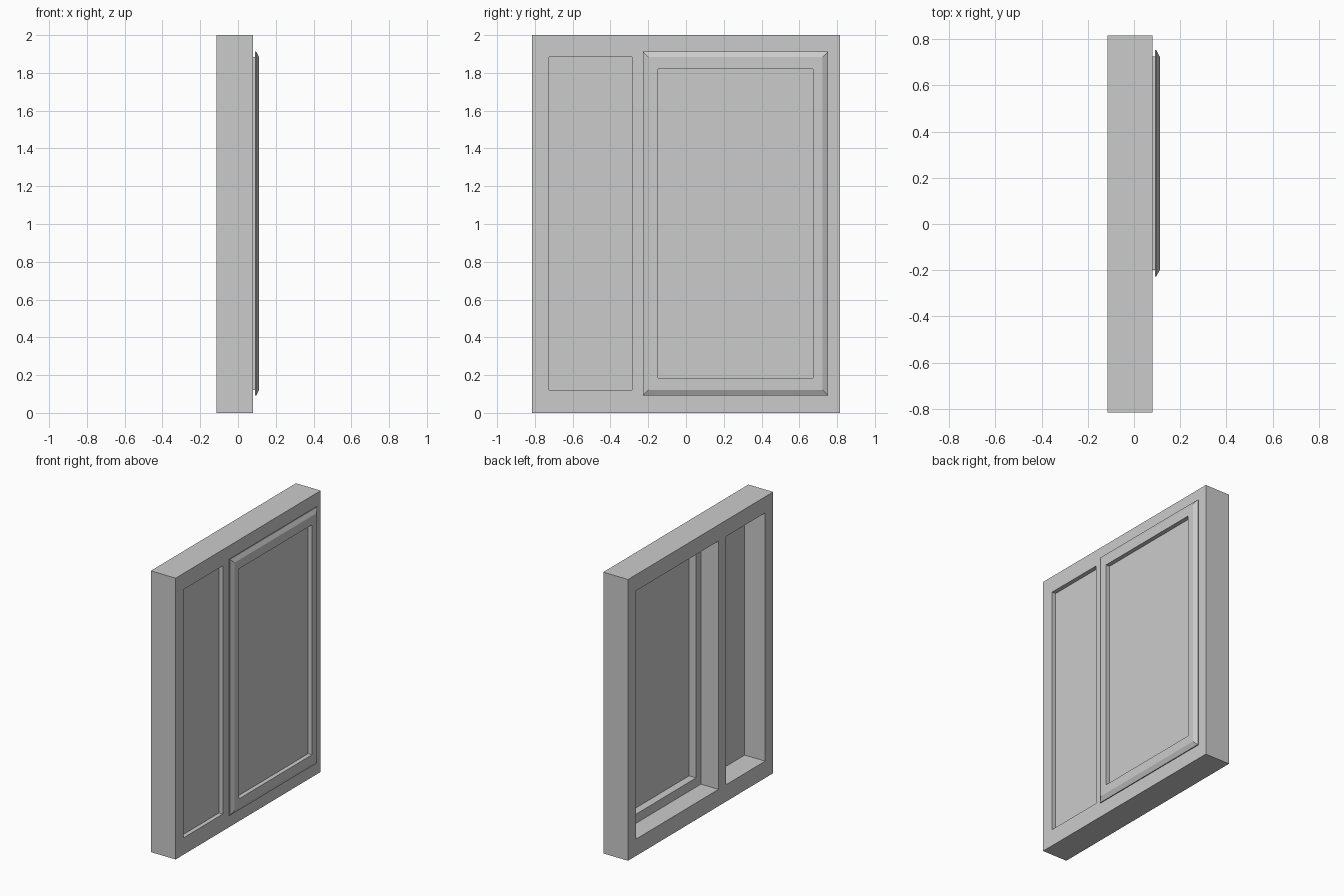
import bpy, bmesh

if "Cube" in bpy.data.objects:
    bpy.data.objects.remove(bpy.data.objects["Cube"])


def finish(name, bm):
    bmesh.ops.recalc_face_normals(bm, faces=bm.faces[:])
    mesh = bpy.data.meshes.new(name)
    bm.to_mesh(mesh)
    bm.free()
    obj = bpy.data.objects.new(name, mesh)
    bpy.context.collection.objects.link(obj)
    return obj


def pane(name, x, y0, y1, z0, z1, thick=0.004):
    bm = bmesh.new()
    bmesh.ops.create_cube(bm, size=1)
    for v in bm.verts:
        v.co = (x + v.co.x * thick, (y0 + y1) / 2 + v.co.y * (y1 - y0),
                (z0 + z1) / 2 + v.co.z * (z1 - z0))
    return finish(name, bm)


def mitred_ring(name, y0, y1, z0, z1, profile):
    """Closed (x, outward offset) profile carried round a rectangle."""
    bm = bmesh.new()
    loops = [[bm.verts.new(c) for c in ((x, y0 - o, z0 - o), (x, y1 + o, z0 - o),
                                        (x, y1 + o, z1 + o), (x, y0 - o, z1 + o))]
             for x, o in profile]
    for i, a in enumerate(loops):
        b = loops[(i + 1) % len(loops)]
        for k in range(4):
            n = (k + 1) % 4
            bm.faces.new((a[k], a[n], b[n], b[k]))
    return finish(name, bm)


# Outer frame: a cell grid with two openings, extruded to its depth
BACK, FRONT = -0.115, 0.08
ys = [-0.815, -0.725, -0.285, -0.2, 0.725, 0.815]
zs = [0, 0.12, 1.885, 2]
bm = bmesh.new()
grid = [[bm.verts.new((BACK, y, z)) for z in zs] for y in ys]
for i in range(5):
    for j in range(3):
        if j == 1 and i in (1, 3):
            continue
        bm.faces.new((grid[i][j], grid[i + 1][j], grid[i + 1][j + 1], grid[i][j + 1]))
ext = bmesh.ops.extrude_face_region(bm, geom=bm.faces[:], use_keep_orig=True)
for v in ext["geom"]:
    if isinstance(v, bmesh.types.BMVert):
        v.co.x = FRONT
finish("window_frame", bm)

# Fixed narrow pane
pane("fixed_glass", 0.048, -0.725, -0.285, 0.12, 1.885)

# Opening sash: neck inside the frame, overlapping bevelled flange in front
mitred_ring("opening_sash", -0.2, 0.725, 0.12, 1.885,
            [(0.023, -0.053), (0.023, 0), (0.09, 0), (0.09, 0.028),
             (0.096, 0.028), (0.112, -0.002), (0.112, -0.053)])
pane("sash_glass", 0.08, -0.147, 0.672, 0.173, 1.832)
for o in bpy.data.objects:
    if o.name == "opening_sash":
        # Sash opening is slightly taller in its rails than in its stiles
        for v in o.data.vertices:
            if -0.16 < v.co.y < 0.68:
                v.co.z = 0.185 if v.co.z < 1 else 1.82
